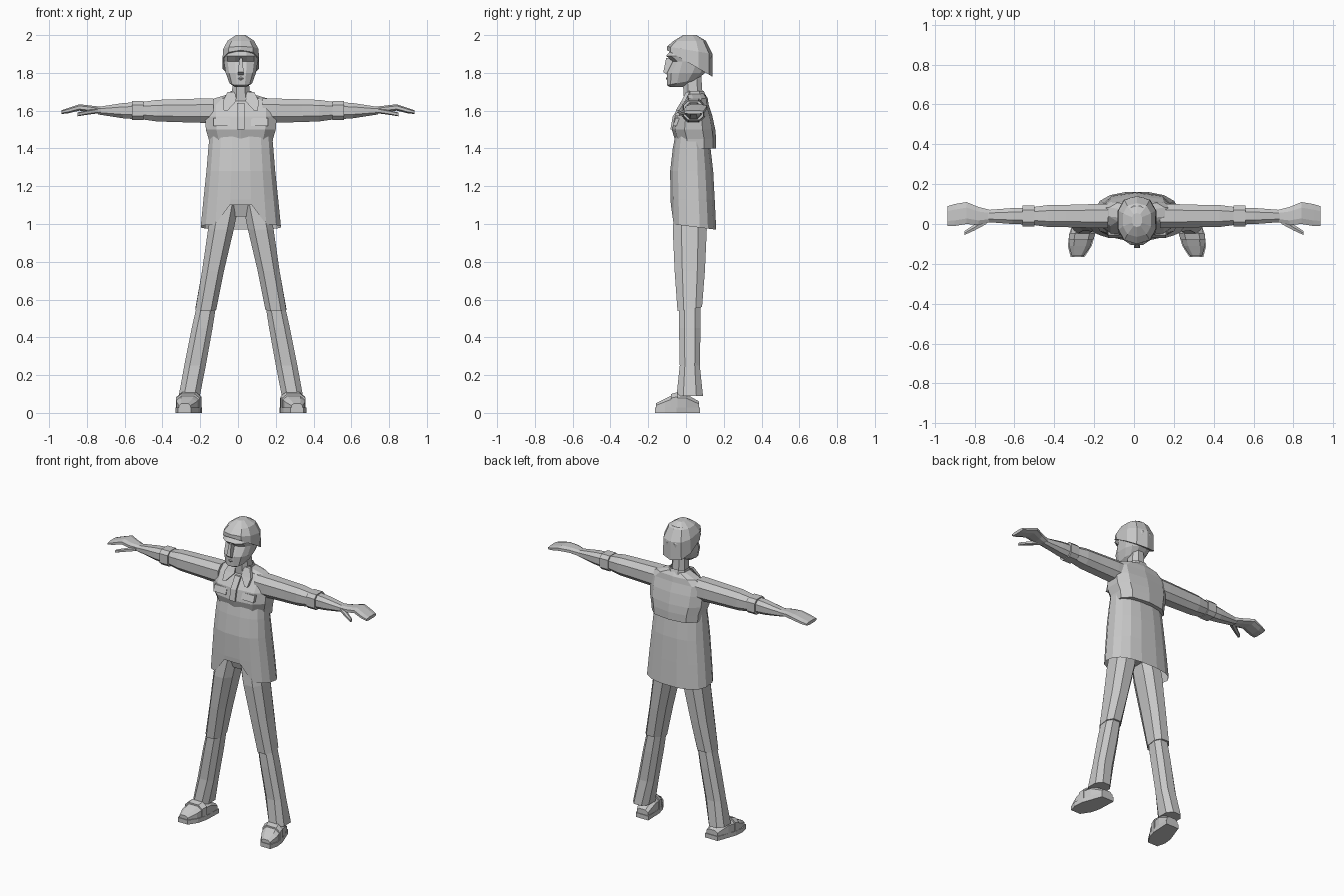
import bpy
import bmesh
from math import cos, sin, tau, copysign

default = bpy.data.objects.get("Cube")
if default:
    bpy.data.objects.remove(default, do_unlink=True)

GREY = (.58, .58, .58, 1)
material = bpy.data.materials.new("plain grey")
material.use_nodes = True
material.diffuse_color = GREY
material.node_tree.nodes["Principled BSDF"].inputs["Base Color"].default_value = GREY

MIDDLE = .015  # the body stands slightly off the centre of the arm span


def outline(count, power):
    """Unit polygon; a lower power makes it boxier."""
    angles = [tau * (i + .5) / count for i in range(count)]
    across = [copysign(abs(cos(a)) ** power, cos(a)) for a in angles]
    along = [copysign(abs(sin(a)) ** power, sin(a)) for a in angles]
    return [(a / max(across), b / max(along)) for a, b in zip(across, along)]


def ring(polygon, x=0, y=0, z=0, wide=0, deep=0, tall=0):
    """Cross-section by centre and half sizes; tall tilts a level section."""
    return [(x + a * wide, y + (b if wide else a) * deep, z + b * tall)
            for a, b in polygon]


def loft(name, sections, count=8, power=.8, shift=MIDDLE, side=1, closed=True, adjust=None):
    """Skin cross-sections into a flat shaded part."""
    bm = bmesh.new()
    polygon = outline(count, power)
    rings = []
    for section in sections:
        points = ring(polygon, **section)
        if adjust:
            points = [adjust(*point) for point in points]
        rings.append([bm.verts.new((shift + side * x, y, z)) for x, y, z in points])
    for lower, upper in zip(rings, rings[1:]):
        for i in range(count):
            j = (i + 1) % count
            bm.faces.new((lower[i], lower[j], upper[j], upper[i]))
    if closed:
        bm.faces.new(rings[0])
        bm.faces.new(rings[-1])
    bmesh.ops.recalc_face_normals(bm, faces=bm.faces)
    mesh = bpy.data.meshes.new(name)
    bm.to_mesh(mesh)
    bm.free()
    mesh.materials.append(material)
    part = bpy.data.objects.new(name, mesh)
    bpy.context.collection.objects.link(part)


# Head with hollow eye sockets
def eye_socket(x, y, z):
    hollow = 1.85 < z < 1.87 and y < -.04 and abs(x) > .03
    return (x, y + .02, z) if hollow else (x, y, z)


loft("head", [
    dict(z=1.725, y=-.05, wide=.03, deep=.035),
    dict(z=1.75, y=-.02, wide=.06, deep=.08, tall=.015),
    dict(z=1.8, wide=.08, deep=.1),
    dict(z=1.86, y=.02, wide=.09, deep=.11),
    dict(z=1.89, y=.015, wide=.09, deep=.12),
    dict(z=1.98, y=.03, wide=.05, deep=.06),
], count=12, adjust=eye_socket)
loft("hair", [
    dict(z=1.85, y=.02, wide=.097, deep=.12, tall=-.07),
    dict(z=1.92, y=.02, wide=.093, deep=.12, tall=-.02),
    dict(z=1.97, y=.02, wide=.07, deep=.085),
    dict(z=2, y=.02, wide=.025, deep=.035),
], count=10)
loft("nose", [
    dict(z=1.79, y=-.08, wide=.015, deep=.02),
    dict(z=1.805, y=-.08, wide=.015, deep=.04),
    dict(z=1.88, y=-.09, wide=.007, deep=.015),
], count=4)
loft("lips", [
    dict(z=1.76, y=-.08, wide=.02, deep=.02),
    dict(z=1.77, y=-.08, wide=.025, deep=.027),
    dict(z=1.78, y=-.08, wide=.02, deep=.02),
], count=6)
loft("neck", [
    dict(z=1.65, y=.04, wide=.05, deep=.05),
    dict(z=1.8, y=.03, wide=.04, deep=.05),
])

# Short jacket overhanging the tunic
loft("jacket", [
    dict(z=1.4, y=.05, wide=.165, deep=.11),
    dict(z=1.45, y=.05, wide=.17, deep=.11),
    dict(z=1.5, y=.04, wide=.185, deep=.115),
    dict(z=1.57, y=.04, wide=.19, deep=.1),
    dict(z=1.63, y=.05, wide=.19, deep=.07),
    dict(z=1.665, y=.06, wide=.14, deep=.055),
    dict(z=1.69, y=.05, wide=.055, deep=.05),
], count=10, power=.75)
loft("collar_band", [
    dict(z=1.66, y=.05, wide=.06, deep=.06),
    dict(z=1.705, y=.045, wide=.055, deep=.05),
], closed=False)
loft("front_placket", [
    dict(z=1.5, y=-.073, wide=.02, deep=.01),
    dict(z=1.57, y=-.06, wide=.02, deep=.01),
    dict(z=1.64, y=-.015, wide=.02, deep=.01),
], count=4)


# Tunic with an open notch at the front hem
def hem_notch(x, y, z):
    notched = z < 1.05 and y < 0 and abs(x) < .08
    return (x, y, 1.1) if notched else (x, y, z)


loft("tunic", [
    dict(z=.985, y=.04, wide=.212, deep=.12, tall=-.015),
    dict(z=1.13, y=.035, wide=.198, deep=.117),
    dict(z=1.28, y=.03, wide=.182, deep=.114),
    dict(z=1.4, y=.03, wide=.172, deep=.1),
    dict(z=1.48, y=.03, wide=.165, deep=.085),
], count=16, closed=False, adjust=hem_notch)
loft("hips", [
    dict(z=1.04, y=.03, wide=.07, deep=.06),
    dict(z=1.1, y=.03, wide=.15, deep=.08),
    dict(z=1.2, y=.03, wide=.16, deep=.08),
])


def leg(z, wide, deep, tall=0):
    """Legs spread outward at a steady slope."""
    return dict(x=.1 + .19 * (1 - z), y=.02, z=z, wide=wide, deep=deep, tall=tall)


def foot(y, wide, tall):
    """Feet rest on the ground and turn slightly outward."""
    return dict(x=.265 - y / 5, y=y, z=tall, wide=wide, tall=tall)


def arm(x, deep, tall, y=.04, z=1.6):
    """Arms reach straight out at shoulder height."""
    return dict(x=x, y=y, z=z, deep=deep, tall=tall)


for label, side in (("left_", 1), ("right_", -1)):
    # Collar points and chest flaps
    loft(label + "collar", [
        dict(z=1.6, x=.08, y=-.045, wide=.01, deep=.01),
        dict(z=1.65, x=.06, y=-.015, wide=.035, deep=.01),
        dict(z=1.7, x=.05, y=.01, wide=.02, deep=.01),
    ], count=4, side=side)
    loft(label + "chest_flap", [
        dict(z=1.52, x=.1, y=-.06, wide=.045, deep=.01),
        dict(z=1.56, x=.1, y=-.045, wide=.045, deep=.01),
    ], count=4, side=side)

    # Trousers: each thigh overlaps the shin at the knee
    loft(label + "thigh", [
        leg(1.1, wide=.07, deep=.08),
        leg(.97, wide=.068, deep=.09),
        leg(.75, wide=.058, deep=.08),
        leg(.55, wide=.055, deep=.065, tall=.01),
    ], side=side)
    loft(label + "shin", [
        leg(.6, wide=.05, deep=.055),
        leg(.45, wide=.055, deep=.057),
        leg(.25, wide=.057, deep=.053),
        leg(.09, wide=.056, deep=.07),
    ], side=side)

    # Shoe, sole and instep strap
    loft(label + "shoe", [
        foot(.07, wide=.04, tall=.03),
        foot(0, wide=.057, tall=.05),
        foot(-.06, wide=.06, tall=.05),
        foot(-.11, wide=.054, tall=.038),
        foot(-.16, wide=.03, tall=.025),
    ], power=.65, side=side)
    loft(label + "sole", [
        foot(.075, wide=.045, tall=.014),
        foot(-.05, wide=.065, tall=.014),
        foot(-.11, wide=.06, tall=.014),
        foot(-.165, wide=.035, tall=.014),
    ], count=4, side=side)
    loft(label + "shoe_strap", [
        foot(-.045, wide=.065, tall=.055),
        foot(-.08, wide=.062, tall=.05),
    ], power=.65, side=side)

    # Sleeve, cuff band, forearm and hand
    limb = dict(shift=0, side=side)
    loft(label + "sleeve", [
        arm(.13, deep=.06, tall=.065),
        arm(.2, deep=.06, tall=.064),
        arm(.34, deep=.056, tall=.06),
        arm(.43, deep=.055, tall=.057),
        arm(.52, deep=.043, tall=.044),
    ], **limb)
    loft(label + "cuff", [
        arm(.5, deep=.052, tall=.05),
        arm(.56, deep=.052, tall=.05),
    ], power=.6, **limb)
    loft(label + "forearm", [
        arm(.54, deep=.042, tall=.045),
        arm(.61, deep=.04, tall=.04),
        arm(.74, deep=.03, tall=.02),
    ], **limb)
    loft(label + "hand", [
        arm(.72, deep=.03, tall=.02),
        arm(.78, deep=.045, tall=.017, z=1.61),
        arm(.84, deep=.055, tall=.017, y=.055, z=1.617),
        arm(.9, deep=.055, tall=.014, y=.045),
        arm(.935, deep=.05, tall=.01, z=1.592),
    ], **limb)
    loft(label + "thumb", [
        arm(.74, deep=.02, tall=.014, y=.02),
        arm(.8, deep=.015, tall=.012, y=-.017, z=1.59),
        arm(.85, deep=.01, tall=.01, y=-.045, z=1.58),
    ], count=6, **limb)
